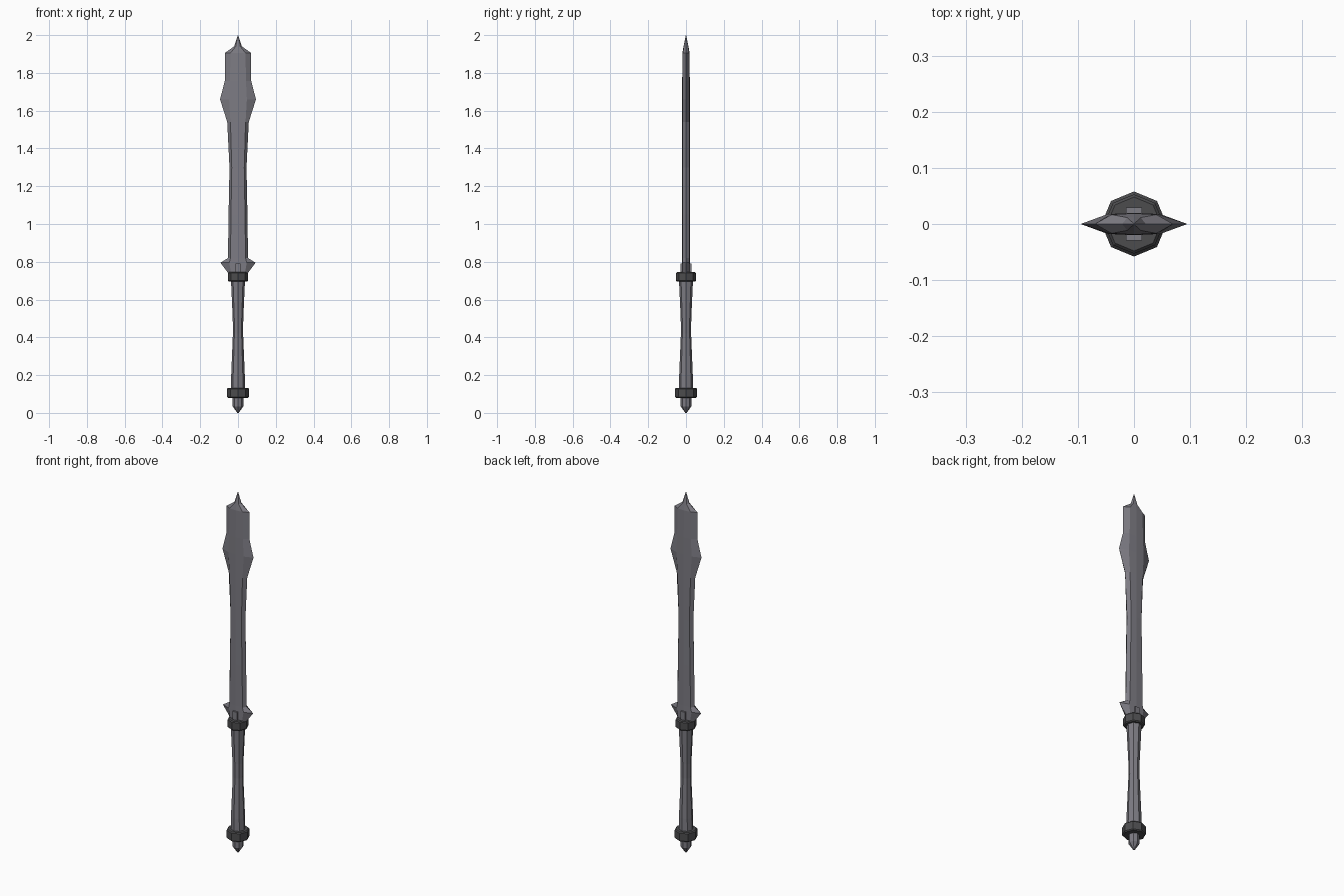
import bpy, bmesh, math

if "Cube" in bpy.data.objects:
    bpy.data.objects.remove(bpy.data.objects["Cube"])


def material(name, rgb):
    m = bpy.data.materials.new(name)
    m.diffuse_color = (*rgb, 1)
    m.use_nodes = True
    m.node_tree.nodes["Principled BSDF"].inputs["Base Color"].default_value = m.diffuse_color
    return m


STEEL = material("grey steel", (0.205, 0.2, 0.228))
DARK = material("dark iron", (0.072, 0.072, 0.076))


def loft(name, rings, mat):
    """Skin a stack of equal-sized rings and cap both ends."""
    bm = bmesh.new()
    loops = [[bm.verts.new(p) for p in ring] for ring in rings]
    n = len(loops[0])
    for a, b in zip(loops, loops[1:]):
        for i in range(n):
            j = (i + 1) % n
            bm.faces.new((a[i], a[j], b[j], b[i]))
    bm.faces.new(loops[0][::-1])
    bm.faces.new(loops[-1])
    bmesh.ops.remove_doubles(bm, verts=bm.verts, dist=1e-5)
    bmesh.ops.recalc_face_normals(bm, faces=bm.faces)
    me = bpy.data.meshes.new(name)
    bm.to_mesh(me)
    bm.free()
    me.materials.append(mat)
    ob = bpy.data.objects.new(name, me)
    bpy.context.collection.objects.link(ob)
    return ob


def octagon(r, z):
    return [(r * math.cos(i * math.pi / 4), r * math.sin(i * math.pi / 4), z)
            for i in range(8)]


def turned(name, profile, mat):
    return loft(name, [octagon(r, z) for r, z in profile], mat)


def blade_ring(w, inner, t, z):
    """Bevelled section with a slight ridge down the middle."""
    s = t * 0.88
    return [(w, 0, z), (inner, s, z), (0, t, z), (-inner, s, z),
            (-w, 0, z), (-inner, -s, z), (0, -t, z), (inner, -s, z)]


# blade: half width, bevel line, half thickness, height
blade = [
    (0.048, 0.036, 0.020, 0.735), (0.093, 0.046, 0.020, 0.795),
    (0.053, 0.040, 0.020, 0.820), (0.050, 0.037, 0.020, 1.05),
    (0.045, 0.033, 0.020, 1.30), (0.057, 0.040, 0.020, 1.54),
    (0.095, 0.047, 0.020, 1.66), (0.070, 0.042, 0.020, 1.757),
    (0.070, 0.040, 0.019, 1.905), (0.021, 0.012, 0.013, 1.94),
    (0.001, 0.0006, 0.001, 2.0),
]
loft("blade", [blade_ring(*p) for p in blade], STEEL)

# clasp gripping the foot of the blade
loft("blade_clasp", [[(x, y, z) for x, y in ((-.014, -.029), (.014, -.029), (.014, .029), (-.014, .029))]
                     for z in (0.735, 0.79)], STEEL)

# waisted grip and pommel
turned("grip", [(0.037, 0.12), (0.036, 0.20), (0.027, 0.42),
                (0.028, 0.50), (0.037, 0.70)], STEEL)
turned("pommel", [(0.004, 0.0), (0.028, 0.035), (0.028, 0.09)], STEEL)

# collars with a small chamfer
for name, r, lo, hi in (("upper_collar", 0.053, 0.695, 0.745),
                        ("lower_collar", 0.058, 0.08, 0.132)):
    turned(name, [(r - .005, lo), (r, lo + .005), (r, hi - .005), (r - .005, hi)], DARK)
